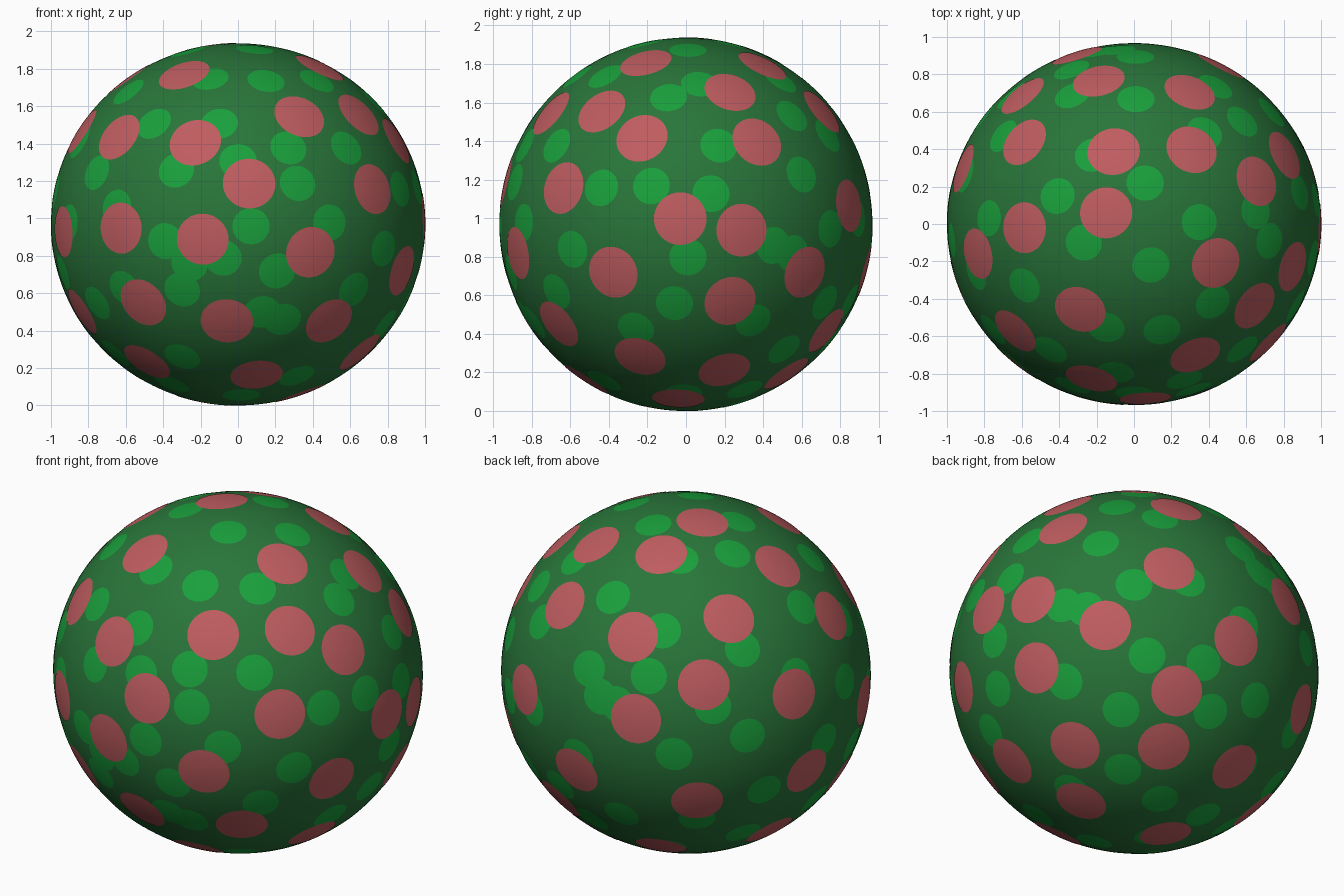
import bpy
import bmesh
from math import sin, cos, asin, sqrt, pi, radians
from mathutils import Vector

# Remove the default cube
default_cube = bpy.data.objects.get("Cube")
if default_cube:
    bpy.data.objects.remove(default_cube, do_unlink=True)

SIZE = Vector((1.0, 0.967, 0.968))      # half axes of the slightly squashed ball
GOLDEN_ANGLE = pi * (3 - sqrt(5))

# Turn and tilt of each side of the ball, in degrees
SIDES = {
    "front": (0, 0),
    "flank": (90, 0),
    "crown": (0, 90),
    "back_shoulder": (215, 25),
    "underside": (140, -30),
}

# Pink spot centres on each side, in hundredths: (across, up)
PINK_SPOTS = {
    "front": [(6, 22), (-19, -8), (39, -15), (-23, 44), (-63, -2), (-51, -42),
              (-6, -52), (33, 58), (49, -52), (-64, 47), (10, -81), (-49, -74),
              (-94, -4), (-84, -47)],
    "flank": [(-3, 3), (29, -3), (-38, -25), (23, -40), (-23, 45), (-44, 59),
              (-64, 19), (37, 43), (23, 69), (-24, -69), (20, -76), (-4, -91),
              (62, -25)],
    "crown": [(-15, 6), (-11, 39), (31, 40), (-59, 44), (-59, -2), (-29, -46),
              (44, -21), (30, 71), (-19, 77), (-60, 69), (-92, 30), (-84, -16)],
    "back_shoulder": [(-27, -25), (6, -69), (65, -53), (45, -85)],
    "underside": [(19, 56), (23, -10), (55, 17), (54, -51), (16, -40), (17, -87)],
}

# Green spots that stray from the spiral
STRAY_GREEN_SPOTS = {
    "front": [(15, 77), (-15, 78), (-45, 54), (-10, 54), (-33, 29), (0, 34),
              (27, 41), (58, 41), (32, 22), (49, 1), (7, -1), (-39, -9),
              (-65, 9), (-8, -18), (-26, -21), (-30, -35), (-61, -34),
              (21, -25), (13, -47), (24, -51), (78, -13), (-30, -71), (62, -35)],
    "flank": [(-42, 77), (-9, 66), (7, 73), (17, 41), (60, 26), (-44, 19),
              (-18, 20), (13, 16), (1, -17), (-6, -41), (-26, -54), (35, -50)],
    "crown": [(1, 67), (-33, 69), (58, 55), (38, 49), (6, 22), (-22, 37),
              (-41, 15), (-27, -10), (9, -22), (35, 1)],
    "back_shoulder": [(-20, -2), (-52, 2), (-46, -13), (-37, -17), (33, -34),
                      (59, -2), (42, -63)],
    "underside": [(0, 47), (-26, 34), (-38, 36), (7, 9), (-7, -20), (41, -21),
                  (65, -15), (-6, -52), (14, -68)],
}


def make_material(name, colour):
    material = bpy.data.materials.new(name)
    material.use_nodes = True
    material.diffuse_color = colour
    shader = material.node_tree.nodes["Principled BSDF"]
    shader.inputs["Base Color"].default_value = colour
    shader.inputs["Roughness"].default_value = 0.8
    return material


def finish_object(name, bm, material):
    """Turn a bmesh into a smooth shaded object standing on the floor."""
    mesh = bpy.data.meshes.new(name)
    bm.to_mesh(mesh)
    bm.free()
    mesh.materials.append(material)
    for polygon in mesh.polygons:
        polygon.use_smooth = True
    result = bpy.data.objects.new(name, mesh)
    result.location.z = SIZE.z
    bpy.context.collection.objects.link(result)


def on_ball(point, lift=1.0):
    """Map a point of the unit sphere onto the ball."""
    return Vector(a * b * lift for a, b in zip(point, SIZE))


def spot_direction(side, across, up):
    """Unit sphere point lying at (across, up) on the named side."""
    turn, tilt = (radians(angle) for angle in SIDES[side])
    facing = Vector((sin(turn) * cos(tilt), -cos(turn) * cos(tilt), sin(tilt)))
    right = Vector((cos(turn), sin(turn), 0))
    flat = (right * across + facing.cross(right) * up) / 100
    start = Vector(a / b for a, b in zip(flat, SIZE))
    ray = Vector(a / b for a, b in zip(facing, SIZE))
    a, b, c = ray.dot(ray), start.dot(ray), start.dot(start) - 1
    depth = (-b + sqrt(max(b * b - a * c, 0))) / a
    return (start + ray * depth).normalized()


def placed_directions(groups):
    return [spot_direction(side, across, up)
            for side, spots in groups.items() for across, up in spots]


def spiral_directions(count):
    """Evenly spread points winding down from the top by the golden angle."""
    points = []
    for i in range(count):
        z = 1 - (2 * i + 1) / count
        ring = sqrt(1 - z * z)
        turn = i * GOLDEN_ANGLE
        points.append(Vector((ring * cos(turn), ring * sin(turn), z)))
    return points


def add_spot(bm, direction, radius, lift, rings=5, sides=40):
    """Thin round cap that follows the curve of the ball."""
    side = direction.orthogonal().normalized()
    other = direction.cross(side)
    middle = bm.verts.new(on_ball(direction, lift))
    previous = None
    for ring in range(1, rings + 1):
        angle = asin(radius) * ring / rings
        loop = []
        for step in range(sides):
            t = 2 * pi * step / sides
            rim = side * cos(t) + other * sin(t)
            point = direction * cos(angle) + rim * sin(angle)
            loop.append(bm.verts.new(on_ball(point, lift)))
        for i in range(sides):
            j = (i + 1) % sides
            if previous:
                bm.faces.new((previous[i], loop[i], loop[j], previous[j]))
            else:
                bm.faces.new((middle, loop[i], loop[j]))
        previous = loop


def build_spots(name, directions, radius, lift, material):
    bm = bmesh.new()
    for direction in directions:
        add_spot(bm, direction, radius, lift)
    finish_object(name, bm, material)


dark_green = make_material("dark green", (0.022, 0.18, 0.042, 1))
bright_green = make_material("bright green", (0.01, 0.35, 0.045, 1))
rose_pink = make_material("rose pink", (0.52, 0.108, 0.116, 1))

# Ball body
body = bmesh.new()
bmesh.ops.create_uvsphere(body, u_segments=160, v_segments=80, radius=1)
for vert in body.verts:
    vert.co = on_ball(vert.co)
finish_object("ball_body", body, dark_green)

# Green spots: strays, and a golden spiral wherever there is no stray nearby
green = placed_directions(STRAY_GREEN_SPOTS)
spiral = [spot for spot in spiral_directions(94)
          if all((spot - stray).length > 0.26 for stray in green)]
build_spots("green_spots", green + spiral, 0.1, 1.001, bright_green)

# Pink spots lie over the green ones
build_spots("pink_spots", placed_directions(PINK_SPOTS), 0.141, 1.002, rose_pink)
